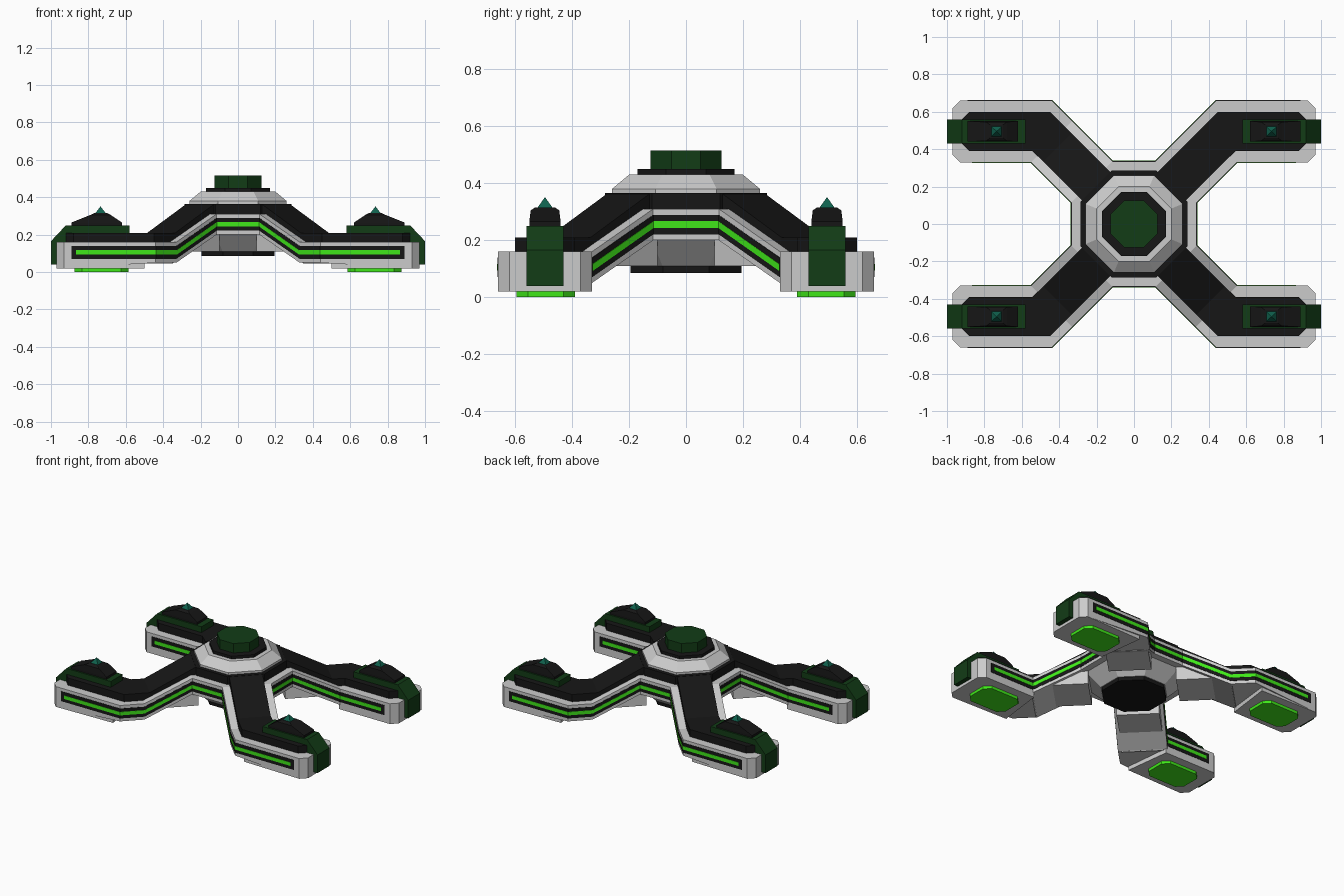
import bpy, bmesh
from mathutils import Vector

if "Cube" in bpy.data.objects:
    bpy.data.objects.remove(bpy.data.objects["Cube"])


def material(name, rgb):
    m = bpy.data.materials.new(name)
    m.diffuse_color = (*rgb, 1)
    m.use_nodes = True
    m.node_tree.nodes["Principled BSDF"].inputs["Base Color"].default_value = m.diffuse_color
    return m


DARK = material("dark_metal", (0.008, 0.008, 0.008))
GREEN = material("deep_green", (0.006, 0.045, 0.008))
GLOW = material("bright_green", (0.05, 0.8, 0.01))
TEAL = material("teal", (0.005, 0.12, 0.075))


def loft(name, rings, mat=None, mirror=(False, False)):
    """Join equal-length rings of points into a capped solid."""
    bm = bmesh.new()
    loops = [[bm.verts.new(p) for p in r] for r in rings]
    n = len(loops[0])
    for a, b in zip(loops, loops[1:]):
        for i in range(n):
            j = (i + 1) % n
            bm.faces.new((a[i], a[j], b[j], b[i]))
    bm.faces.new(loops[0])
    bm.faces.new(loops[-1][::-1])
    bmesh.ops.recalc_face_normals(bm, faces=bm.faces)
    me = bpy.data.meshes.new(name)
    bm.to_mesh(me)
    bm.free()
    ob = bpy.data.objects.new(name, me)
    bpy.context.collection.objects.link(ob)
    if mat:
        me.materials.append(mat)
    if any(mirror):
        mod = ob.modifiers.new("mirror", 'MIRROR')
        mod.use_axis = (*mirror, False)
        mod.use_mirror_merge = False
    return ob


BOTH = (True, True)


def octagon(ap, half, z):
    q = [(ap, -half), (ap, half), (half, ap), (-half, ap),
         (-ap, half), (-ap, -half), (-half, -ap), (half, -ap)]
    return [(x, y, z) for x, y in q]


def oct_solid(name, levels, mat=None):
    loft(name, [octagon(a, h or a * 0.414, z) for a, h, z in levels], mat)


def arm(name, stations, mat=None):
    """Stations: outer point, inner point, top z, bottom z."""
    rings = [[(*o, t), (*i, t), (*i, b), (*o, b)] for o, i, t, b in stations]
    loft(name, rings, mat, BOTH)


def plate(name, x0, x1, y0, y1, c, z0, z1, mat):
    """Flat plate with chamfered corners."""
    q = [(x0 + c, y0), (x1 - c, y0), (x1, y0 + c), (x1, y1 - c),
         (x1 - c, y1), (x0 + c, y1), (x0, y1 - c), (x0, y0 + c)]
    loft(name, [[(x, y, z) for x, y in q] for z in (z0, z1)], mat, BOTH)


def rect(x0, x1, y0, y1, z):
    return [(x0, y0, z), (x1, y0, z), (x1, y1, z), (x0, y1, z)]


def ribbon(name, path, half, depth, mat, mirror):
    """Thin upright band following a wall path."""
    pts = [Vector(p) for p in path]
    rings = []
    for k, p in enumerate(pts):
        dirs = [(pts[j + 1] - pts[j]).to_2d().normalized()
                for j in (k - 1, k) if 0 <= j < len(pts) - 1]
        ns = [Vector((-d.y, d.x)) for d in dirs]
        n = sum(ns, Vector((0, 0))).normalized()
        n = n * (depth / n.dot(ns[0]))
        rings.append([(p.x + s * n.x, p.y + s * n.y, p.z + h)
                      for s, h in ((1, half), (-1, half), (-1, -half), (1, -half))])
    loft(name, rings, mat, mirror)


# Grey arms with pod ends
arm("arm_frame", [
    ((.115, .335), (.335, .115), .31, .20),
    ((.33, .55), (.55, .33), .16, .05),
    ((.44, .66), (.56, .33), .16, .05),
    ((.93, .66), (.93, .33), .16, .02),
    ((.97, .62), (.97, .37), .16, .02)])
arm("arm_underside", [
    ((.10, .29), (.29, .10), .22, .11),
    ((.29, .48), (.48, .29), .15, .11),
    ((.35, .54), (.54, .35), .12, .045)])
arm("pod_base", [
    ((.50, .65), (.54, .33), .10, .02),
    ((.93, .66), (.93, .33), .10, .02),
    ((.97, .62), (.97, .37), .10, .02)])

# Dark raised top of the arms
arm("arm_top", [
    ((.125, .275), (.275, .125), .365, .25),
    ((.335, .485), (.485, .335), .21, .10),
    ((.45, .60), (.545, .39), .21, .10),
    ((.88, .60), (.88, .39), .21, .10),
    ((.92, .56), (.92, .43), .21, .10)], DARK)

# Central hub stack
oct_solid("hub_wall", [(.335, .115, .20), (.335, .115, .31)])
oct_solid("hub_underside", [(.20, 0, .11), (.30, 0, .21)])
oct_solid("hub_bottom_plate", [(.195, 0, .085), (.195, 0, .112)], DARK)
oct_solid("hub_deck", [(.285, .12, .25), (.285, .12, .365)], DARK)
oct_solid("hub_collar", [(.26, 0, .36), (.26, 0, .38), (.20, 0, .43)])
oct_solid("hub_ring", [(.17, 0, .42), (.17, 0, .45)], DARK)
oct_solid("hub_cap", [(.125, 0, .44), (.125, 0, .515)], GREEN)

# Light strips in dark channels along the front, back and side walls
for name, half, depth, end, mat in (("channel", .034, .002, .89, DARK),
                                    ("light_strip", .012, .004, .865, GLOW)):
    outer = [(end, .66, .105), (.44, .66, .105), (.33, .55, .105), (.115, .335, .255)]
    inner = [(end, .33, .105), (.55, .33, .105), (.335, .115, .255)]
    long_path = outer + [(-x, y, z) for x, y, z in outer[::-1]]
    side_path = inner + [(x, -y, z) for x, y, z in inner[::-1]]
    ribbon("long_" + name, long_path, half, depth, mat, (False, True))
    ribbon("side_" + name, side_path, half, depth, mat, (True, False))

# Green saddle wrapping each pod end
profile = [(.58, .18), (.58, .25), (.92, .25), (1.0, .165), (1.0, .04), (.94, .04), (.90, .18)]
loft("pod_saddle", [[(x, y, z) for x, z in profile] for y in (.43, .56)], GREEN, BOTH)

# Turret block, crystal tip and landing pad on each pod
loft("pod_turret", [rect(.62, .89, .44, .55, .24), rect(.62, .89, .44, .55, .265),
                    rect(.68, .79, .445, .545, .305), rect(.70, .77, .46, .53, .315)], DARK, BOTH)
loft("pod_tip", [rect(.705, .765, .467, .523, .312), rect(.734, .736, .494, .496, .35)], TEAL, BOTH)
plate("landing_pad", .585, .875, .39, .595, .04, 0, .025, GLOW)
